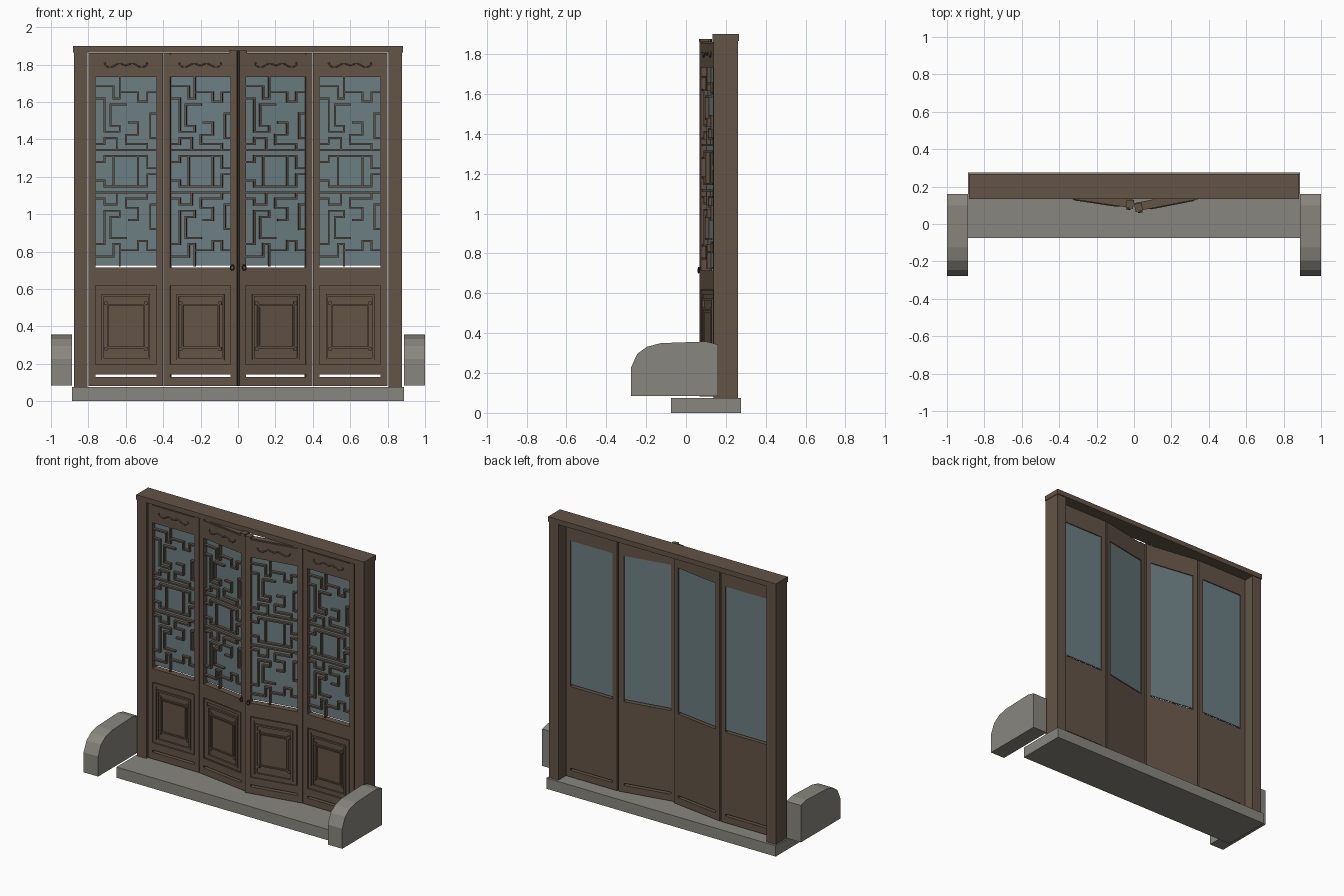
import bpy, bmesh, math
from mathutils import Matrix, Vector

cube = bpy.data.objects.get("Cube")
if cube:
    bpy.data.objects.remove(cube, do_unlink=True)


def material(name, rgb):
    m = bpy.data.materials.new(name)
    m.use_nodes = True
    m.diffuse_color = (*rgb, 1)
    m.node_tree.nodes["Principled BSDF"].inputs["Base Color"].default_value = (*rgb, 1)
    return m


WOOD = material("brown wood", (0.125, 0.088, 0.062))
GLASS = material("blue grey glass", (0.15, 0.21, 0.225))
STONE = material("grey stone", (0.25, 0.24, 0.21))
METAL = material("dark metal", (0.03, 0.025, 0.02))


def finish(name, bm, mat, matrix=Matrix()):
    bmesh.ops.recalc_face_normals(bm, faces=bm.faces)
    mesh = bpy.data.meshes.new(name)
    bm.to_mesh(mesh)
    bm.free()
    mesh.materials.append(mat)
    ob = bpy.data.objects.new(name, mesh)
    ob.matrix_world = matrix
    bpy.context.collection.objects.link(ob)
    return ob


def boxes(name, items, mat, matrix=Matrix()):
    """One object from boxes given as (x0, x1, y0, y1, z0, z1)."""
    bm = bmesh.new()
    for x0, x1, y0, y1, z0, z1 in items:
        mid = Vector((x0 + x1, y0 + y1, z0 + z1)) / 2
        size = Matrix.Diagonal((x1 - x0, y1 - y0, z1 - z0, 1))
        bmesh.ops.create_cube(bm, size=1, matrix=Matrix.Translation(mid) @ size)
    return finish(name, bm, mat, matrix)


def ring(hw, z0, z1, w, y0, y1):
    """Four boxes forming a rectangular moulding."""
    return [(-hw, w - hw, y0, y1, z0, z1), (hw - w, hw, y0, y1, z0, z1),
            (w - hw, hw - w, y0, y1, z0, z0 + w), (w - hw, hw - w, y0, y1, z1 - w, z1)]


# Stone sill and the two rounded side blocks
boxes("stone_sill", [(-0.887, 0.887, -0.075, 0.276, 0, 0.075)], STONE)
PROFILE = [(-0.277, 0.085), (-0.277, 0.225), (-0.245, 0.296), (-0.195, 0.332),
           (-0.125, 0.35), (0.1, 0.358), (0.16, 0.343), (0.16, 0.085)]
for side, x0 in (("left", 0.888), ("right", -1.0)):
    bm = bmesh.new()
    face = bm.faces.new([bm.verts.new((x0, y, z)) for y, z in PROFILE])
    out = bmesh.ops.extrude_face_region(bm, geom=[face])
    moved = [v for v in out["geom"] if isinstance(v, bmesh.types.BMVert)]
    bmesh.ops.translate(bm, verts=moved, vec=(0.112, 0, 0))
    finish(side + "_stone_block", bm, STONE)

# Outer door frame
boxes("frame_posts", [(-0.877, -0.805, 0.137, 0.26, 0.075, 1.865),
                      (0.805, 0.877, 0.137, 0.26, 0.075, 1.865)], WOOD)
boxes("frame_lintel", [(-0.881, 0.881, 0.134, 0.266, 1.865, 1.9)], WOOD)

# Leaf dimensions: half width, half window width, thickness
HW, WIN, T = 0.1985, 0.163, 0.045
WIN_LOW, WIN_TOP = 0.726, 1.733
BAR = 0.005

# Lattice paths on a grid of 20 columns, rows counted down from the window top
STEP = 2 * WIN / 20
CENTRE_ROW = 31
PATHS = [
    [(0, 3), (6, 3), (6, 7), (8, 7), (8, 0)],
    [(8, 5), (14, 5), (14, 8), (17, 8), (17, 5), (20, 5)],
    [(0, 7), (3, 7), (3, 18), (8, 18), (8, 16), (5, 16), (5, 9), (10, 9)],
    [(20, 12), (18, 12), (18, 20), (20, 20)],
    [(11, 15), (14, 15), (14, 19), (10, 19), (10, 22), (17, 22), (17, 24)],
    [(7, 24), (7, 20), (3, 20), (3, 22), (0, 22)],
    [(0, 24), (20, 24)],
    [(0, 28), (3, 28), (3, 26), (6, 26)],
    [(6, 31), (6, 26), (14, 26), (14, 31)],
    [(14, 26), (17, 26), (17, 30), (20, 30)],
]


def lattice():
    mid = (WIN_LOW + WIN_TOP) / 2
    row = (WIN_TOP - mid) / CENTRE_ROW
    for flip in (1, -1):
        for path in PATHS:
            for (c0, r0), (c1, r1) in zip(path, path[1:]):
                xs = sorted((c0 * STEP - WIN, c1 * STEP - WIN))
                zs = sorted(mid + flip * row * (CENTRE_ROW - r) for r in (r0, r1))
                yield (max(xs[0] - BAR, -WIN), min(xs[1] + BAR, WIN),
                       0.006, 0.026, zs[0] - BAR, zs[1] + BAR)


def scroll(name, matrix):
    """Carved wavy ornament with curled ends."""
    half = [(0, -0.008), (0.02, 0.004), (0.038, 0.008), (0.055, -0.002), (0.075, -0.014),
            (0.095, -0.014), (0.11, -0.004), (0.118, 0.008), (0.108, 0.01)]
    pts = [(-x, z) for x, z in half[:0:-1]] + half
    cu = bpy.data.curves.new(name, "CURVE")
    cu.dimensions = "3D"
    cu.bevel_depth = 0.004
    cu.bevel_resolution = 1
    cu.resolution_u = 4
    cu.use_fill_caps = True
    sp = cu.splines.new("NURBS")
    sp.points.add(len(pts) - 1)
    for p, (x, z) in zip(sp.points, pts):
        p.co = (x, -0.001, 1.8 + z, 1)
    sp.use_endpoint_u = True
    cu.materials.append(WOOD)
    ob = bpy.data.objects.new(name, cu)
    ob.matrix_world = matrix
    bpy.context.collection.objects.link(ob)


def leaf(name, matrix):
    # Stiles and rails
    boxes(name + "_frame", [
        (-HW, -WIN, 0, T, 0.082, 1.863), (WIN, HW, 0, T, 0.082, 1.863),
        (-WIN, WIN, 0, T, WIN_TOP, 1.855), (-WIN, WIN, 0.006, T, 1.855, 1.863),
        (-WIN, WIN, 0, T, 0.62, 0.714),
        (-WIN, WIN, 0, T, 0.144, 0.195), (-WIN, WIN, 0, T, 0.082, 0.129),
    ], WOOD, matrix)
    # Window glass and lattice
    boxes(name + "_glass", [(-WIN, WIN, 0.03, 0.038, WIN_LOW, WIN_TOP)], GLASS, matrix)
    boxes(name + "_lattice", lattice(), WOOD, matrix)
    # Sunken lower panel with stepped mouldings and corner studs
    boxes(name + "_panel", [(-WIN, WIN, 0.01, T, 0.195, 0.62)], WOOD, matrix)
    trim = ring(WIN - 0.006, 0.201, 0.614, 0.02, 0.003, 0.012)
    trim += ring(0.129, 0.22, 0.573, 0.012, -0.002, 0.012)
    trim += ring(0.102, 0.283, 0.52, 0.009, 0, 0.012)
    trim += [(-0.087, 0.087, 0.004, 0.012, 0.298, 0.505)]
    for x in (-0.106, 0.106):
        for z in (0.28, 0.523):
            trim.append((x - 0.009, x + 0.009, -0.002, 0.012, z - 0.009, z + 0.009))
    boxes(name + "_panel_moulding", trim, WOOD, matrix)
    scroll(name + "_scroll", matrix)


def ring_pull(name, matrix, x):
    bm = bmesh.new()
    n, m = 12, 6
    loops = []
    for i in range(n):
        a = math.tau * i / n
        loops.append([bm.verts.new(((0.01 + 0.003 * math.cos(b)) * math.cos(a) + x,
                                    0.003 * math.sin(b) - 0.009,
                                    (0.013 + 0.003 * math.cos(b)) * math.sin(a) + 0.714))
                      for b in (math.tau * j / m for j in range(m))])
    for i in range(n):
        p, q = loops[i], loops[(i + 1) % n]
        for j in range(m):
            k = (j + 1) % m
            bm.faces.new((p[j], q[j], q[k], p[k]))
    finish(name, bm, METAL, matrix)
    boxes(name + "_mount", [(x - 0.005, x + 0.005, -0.01, 0, 0.722, 0.732)], METAL, matrix)


# Fixed outer leaves and inner leaves swung forward from their hinges
FRONT = 0.143
for side, s, angle in (("left", 1, 11), ("right", -1, 8.5)):
    leaf(side + "_outer_leaf", Matrix.Translation((s * 0.5995, FRONT, 0)))
    swing = (Matrix.Translation((s * 0.398, FRONT, 0))
             @ Matrix.Rotation(math.radians(s * angle), 4, "Z")
             @ Matrix.Translation((-s * HW, 0, 0)))
    leaf(side + "_inner_leaf", swing)
    ring_pull(side + "_ring_pull", swing, -s * 0.174)
    # Pivot cap on the free top corner
    xs = sorted((-s * HW, -s * (HW - 0.04)))
    boxes(side + "_pivot_cap", [(*xs, -0.003, 0.04, 1.863, 1.876)], WOOD, swing)
